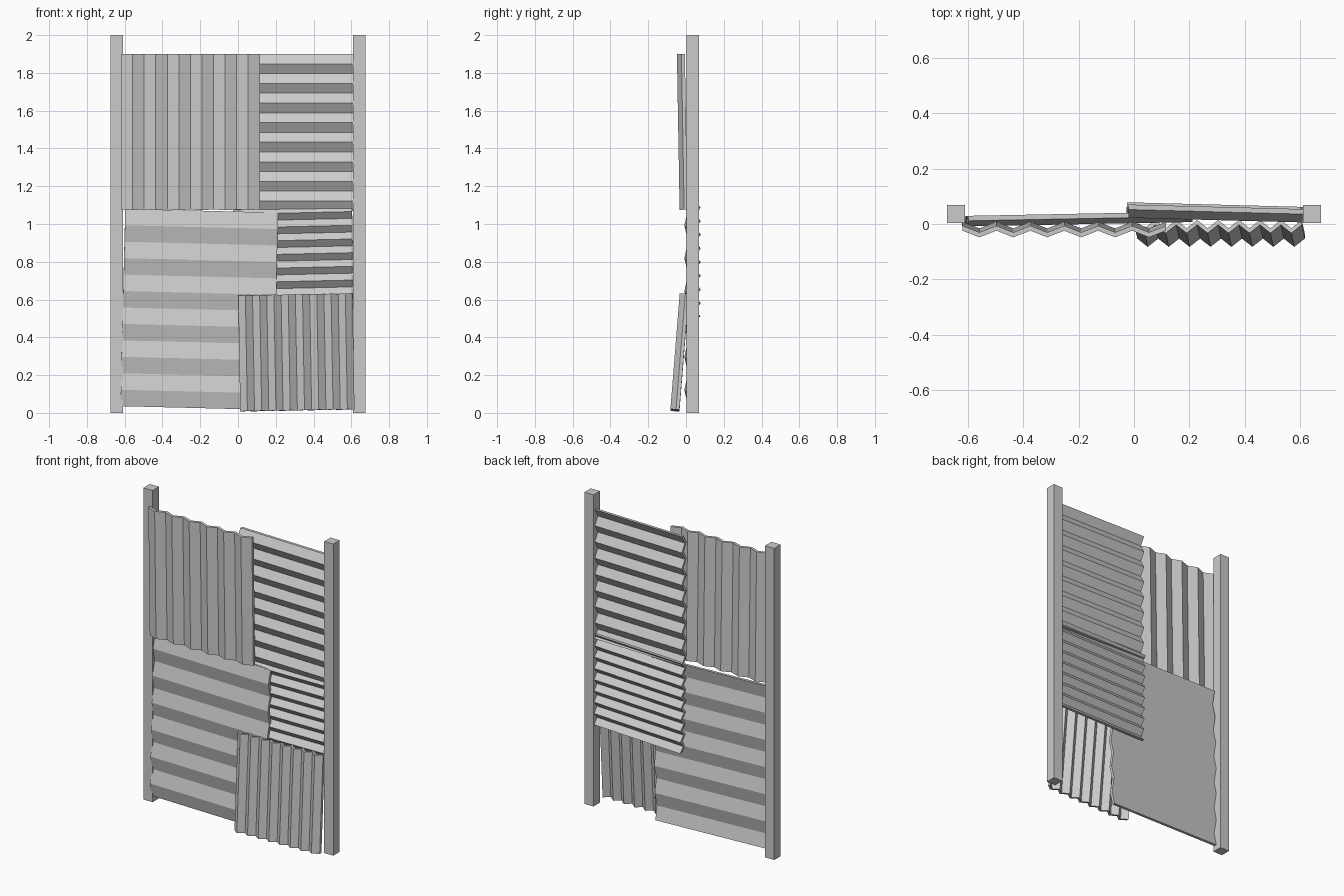
import bpy, bmesh
from math import radians

if "Cube" in bpy.data.objects:
    bpy.data.objects.remove(bpy.data.objects["Cube"])


def add_object(name, bm):
    bmesh.ops.recalc_face_normals(bm, faces=bm.faces)
    mesh = bpy.data.meshes.new(name)
    bm.to_mesh(mesh)
    bm.free()
    obj = bpy.data.objects.new(name, mesh)
    bpy.context.collection.objects.link(obj)
    return obj


def box(name, centre, size):
    bm = bmesh.new()
    bmesh.ops.create_cube(bm, size=1)
    bmesh.ops.scale(bm, vec=size, verts=bm.verts)
    obj = add_object(name, bm)
    obj.location = centre


def sheet(name, centre, width, height, folds, depth, tilt, vertical, thick=0.018):
    """Folded zigzag sheet; ribs run upright if vertical, else sideways."""
    bm = bmesh.new()
    run, length = (width, height) if vertical else (height, width)
    n = folds * 2
    rows = []
    for i in range(n + 1):
        u = -run / 2 + run * i / n
        mid = depth / 2 if i % 2 == 0 else -depth / 2
        row = []
        # four corners of the cross-section at this fold
        for side, end in ((-1, -1), (1, -1), (1, 1), (-1, 1)):
            v, y = end * length / 2, mid + side * thick / 2
            row.append(bm.verts.new((u, y, v) if vertical else (v, y, u)))
        rows.append(row)
    for a, b in zip(rows, rows[1:]):
        for k in range(4):
            j = (k + 1) % 4
            bm.faces.new((a[k], a[j], b[j], b[k]))
    bm.faces.new(rows[0])
    bm.faces.new(rows[-1])
    obj = add_object(name, bm)
    obj.location = centre
    obj.rotation_euler = [radians(t) for t in tilt]


# Upright posts
for side, label in ((-1, "left"), (1, "right")):
    box(label + "_post", (side * 0.642, 0.036, 1.0), (0.065, 0.065, 2.0))

# Overlapping corrugated sheets
sheet("upper_left_sheet", (-0.252, -0.02, 1.488), 0.735, 0.825, 6, 0.024, (1, 0, 0), True)
sheet("upper_right_sheet", (0.295, 0.038, 1.485), 0.63, 0.83, 8, 0.03, (0, 0, -1.5), False)
sheet("lower_left_sheet", (-0.205, 0.018, 0.548), 0.81, 1.045, 6, 0.02, (0, 1.4, 1.1), False)
sheet("middle_right_sheet", (0.295, 0.046, 0.805), 0.63, 0.58, 8, 0.03, (0, -1.3, -1.5), False)
sheet("lower_right_sheet", (0.309, -0.034, 0.32), 0.605, 0.615, 8, 0.03, (-4.6, -1.0, 0), True)
